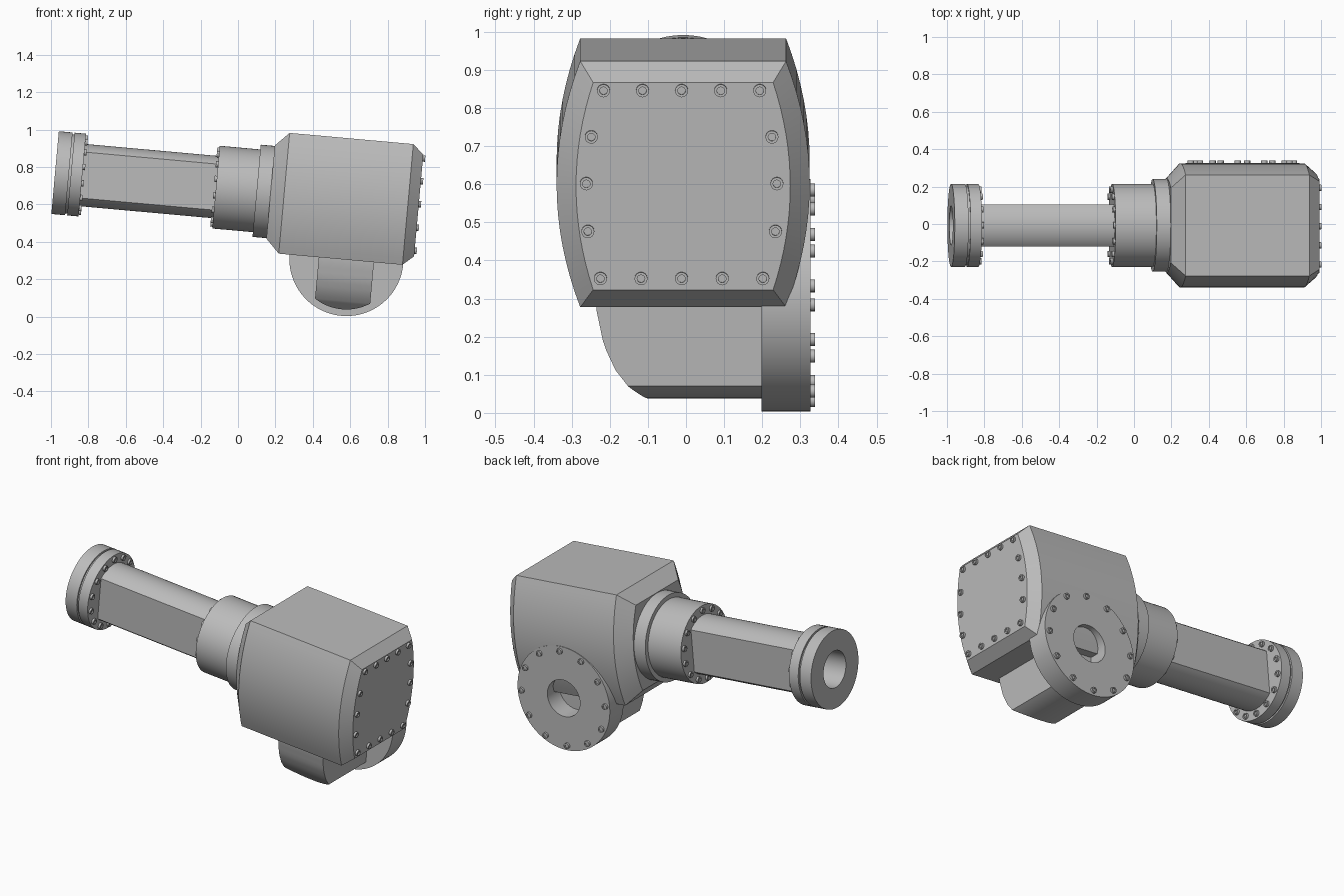
import bpy, bmesh
from math import sin, cos, tau, pi, sqrt, asin, radians
from mathutils import Matrix, Vector

cube = bpy.data.objects.get("Cube")
if cube:
    bpy.data.objects.remove(cube, do_unlink=True)

grey = bpy.data.materials.new("machine_grey")
grey.use_nodes = True
grey.diffuse_color = (0.5, 0.5, 0.5, 1)
grey.node_tree.nodes["Principled BSDF"].inputs["Base Color"].default_value = (0.5, 0.5, 0.5, 1)

# Whole assembly leans slightly down towards +x
FRAME = Matrix.Translation((0, -0.0075, 0.682)) @ Matrix.Rotation(0.09, 4, 'Y')
ALONG_X = Matrix.Rotation(pi / 2, 4, 'Y')
ALONG_Y = Matrix.Rotation(-pi / 2, 4, 'X')
BACK_X = Matrix.Rotation(-pi / 2, 4, 'Y')


def loft(name, rings, places=(Matrix(),), caps=True):
    """Skin matching rings of points, once per placement matrix."""
    bm = bmesh.new()
    for place in places:
        loops = [[bm.verts.new(FRAME @ place @ Vector(p)) for p in ring] for ring in rings]
        n = len(rings[0])
        for a, b in zip(loops, loops[1:]):
            for i in range(n):
                j = (i + 1) % n
                bm.faces.new((a[i], a[j], b[j], b[i]))
        if caps:
            bm.faces.new(loops[0])
            bm.faces.new(loops[-1])
    bmesh.ops.recalc_face_normals(bm, faces=bm.faces)
    mesh = bpy.data.meshes.new(name)
    bm.to_mesh(mesh)
    bm.free()
    mesh.materials.append(grey)
    mesh.shade_smooth()
    mesh.set_sharp_from_angle(angle=radians(25))
    obj = bpy.data.objects.new(name, mesh)
    bpy.context.collection.objects.link(obj)
    return obj


def turned(name, profile, places, sides=64):
    """Turned part: profile of (height, radius) about local z."""
    rings = [[(r * cos(tau * i / sides), r * sin(tau * i / sides), h) for i in range(sides)]
             for h, r in profile]
    return loft(name, rings, places)


def bolts(name, places):
    turned(name, [(0.006, 0.010), (0.012, 0.010), (0.012, 0.017), (-0.004, 0.017)], places, 16)


# Wrist flange with bore and narrow groove
turned("wrist_flange", [(-0.80, 0.105), (-0.982, 0.105), (-0.982, 0.222), (-0.908, 0.222),
                        (-0.908, 0.212), (-0.897, 0.212), (-0.897, 0.222), (-0.836, 0.222),
                        (-0.836, 0.12)], [ALONG_X])

# Arm tube: round with two flattened sides
corner = asin(0.1125 / 0.167)
arc = [-corner + 2 * corner * i / 20 for i in range(21)]
outline = [(0.167 * sin(a), 0.167 * cos(a)) for a in arc]
outline += [(-y, -z) for y, z in outline]
loft("arm_tube", [[(u, y, z) for y, z in outline] for u in (-0.84, -0.1)], caps=False)

# Collar and shoulder ring
turned("arm_collar", [(-0.118, 0.222), (0.11, 0.222)], [ALONG_X])
turned("shoulder_ring", [(0.10, 0.2475), (0.19, 0.2475)], [ALONG_X])


# Main housing: bulged sides, chamfered ends
def barrel(u, flat, bulge, height):
    side = []
    for i in range(17):
        t = -1 + i / 8
        side.append((u, flat + (bulge - flat) * (1 - t * t), height * t))
    return side + [(u, -y, -z) for _, y, z in side]


loft("main_housing", [barrel(0.175, 0.20, 0.252, 0.25), barrel(0.248, 0.27, 0.332, 0.324),
                      barrel(0.912, 0.27, 0.332, 0.324), barrel(0.97, 0.236, 0.281, 0.273)])

# Lower joint: round-bottomed block with a curved nose
JOINT = Matrix.Translation((0.611, 0, -0.32))
NOSE = [(-0.27, -0.093), (-0.228, -0.143), (-0.183, -0.178), (-0.118, -0.208),
        (-0.023, -0.228), (0.1, -0.235)]


def nose_y(z):
    for (z0, y0), (z1, y1) in zip(NOSE, NOSE[1:]):
        if z <= z1:
            return y0 + (y1 - y0) * (z - z0) / (z1 - z0)
    return NOSE[-1][1]


half = 0.148
top = asin(half / 0.27)
levels = [(-0.27 * cos(top * i / 12), max(0.27 * sin(top * i / 12), 0.002)) for i in range(13)]
levels += [(-0.21 + 0.31 * i / 12, half) for i in range(13)]
loft("lower_joint", [[(-w, nose_y(z), z), (w, nose_y(z), z), (w, 0.22, z), (-w, 0.22, z)]
                     for z, w in levels], [JOINT])

# Round mounting flange on the back
turned("mounting_flange", [(0.215, 0.108), (0.3345, 0.108), (0.3345, 0.305), (0.2055, 0.305)],
       [JOINT @ ALONG_Y], 96)


# Bolt circles
def circle_places(base, offset, radius, count):
    return [base @ Matrix.Translation((radius * cos(tau * i / count),
                                       radius * sin(tau * i / count), offset))
            for i in range(count)]


bolts("mounting_flange_bolts", circle_places(JOINT @ ALONG_Y, 0.3345, 0.277, 12))
bolts("wrist_flange_bolts", circle_places(ALONG_X, -0.836, 0.196, 14))
bolts("arm_collar_bolts", circle_places(BACK_X, 0.118, 0.196, 14))

# End cover bolts: two rows of five and three down each bulged side
spots = [(-0.205 + 0.1025 * i, 0.252) for i in range(5)]
spots += [(-0.213 + 0.1065 * i, -0.243) for i in range(5)]
spots += [(s * y, z) for s in (-1, 1) for y, z in ((0.237, 0.13), (0.25, 0.007), (0.246, -0.119))]
bolts("end_cover_bolts", [Matrix.Translation((0.97, y - 0.004, z)) @ ALONG_X for y, z in spots])
